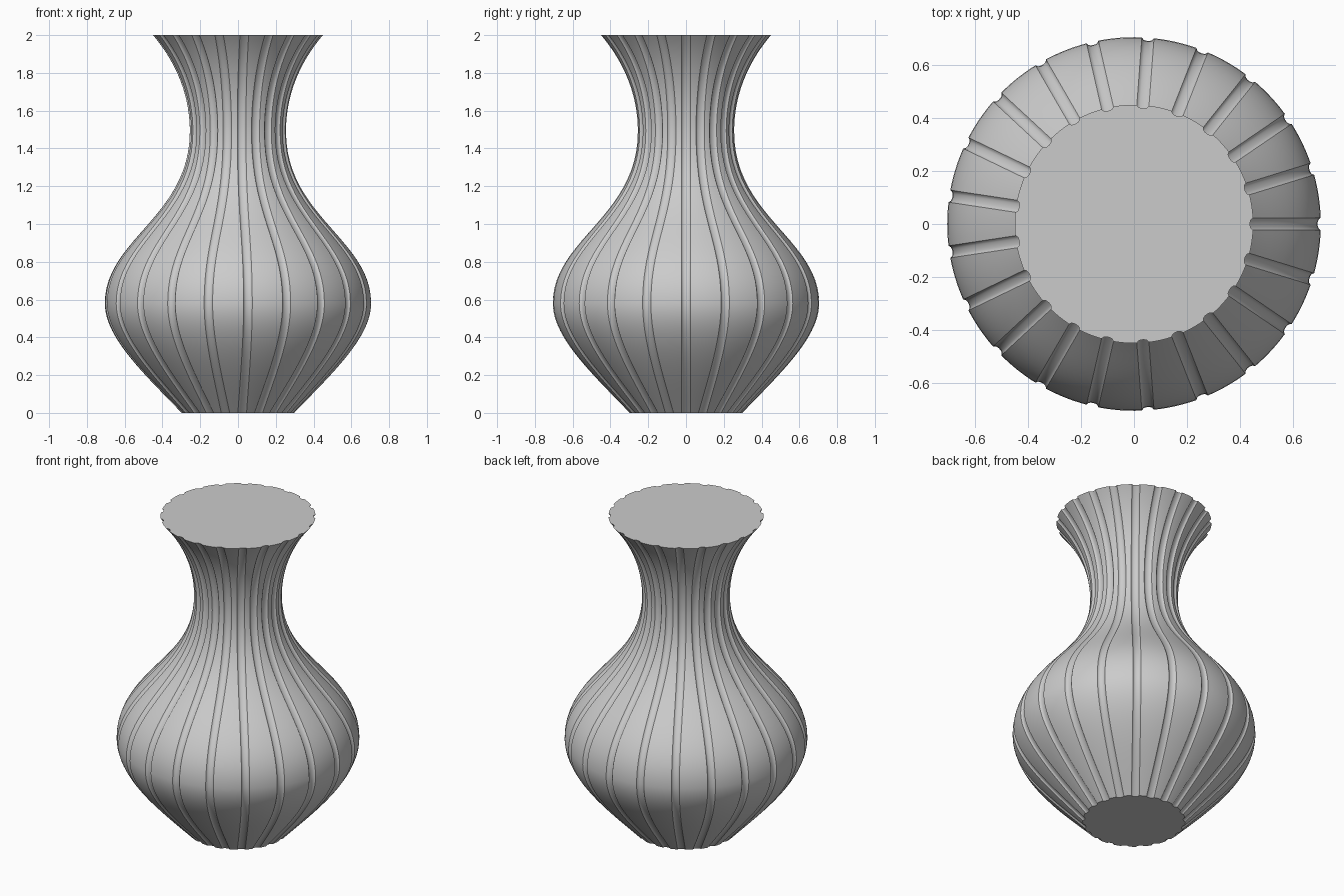
import bpy, bmesh, math
from mathutils import Vector
from mathutils.geometry import interpolate_bezier

cube = bpy.data.objects.get("Cube")
if cube:
    bpy.data.objects.remove(cube, do_unlink=True)

FLUTES = 21
HALF_WIDTH, DEPTH = 0.023, 0.012
GROOVE_STEPS, ARC_STEPS = 8, 6

clay = bpy.data.materials.new("grey_clay")
clay.use_nodes = True
grey = (0.6, 0.6, 0.6, 1)
clay.diffuse_color = grey
clay.node_tree.nodes["Principled BSDF"].inputs["Base Color"].default_value = grey

# Side profile as (radius, height): foot to belly, belly to neck, neck to lip
spans = [
    [(0.298, 0), (0.50, 0.21), (0.705, 0.40), (0.705, 0.58)],
    [(0.705, 0.58), (0.705, 0.92), (0.255, 1.04), (0.255, 1.49)],
    [(0.255, 1.49), (0.255, 1.70), (0.34, 1.87), (0.45, 2)],
]
profile = []
for span in spans:
    points = interpolate_bezier(*[Vector(p) for p in span], 24)
    profile += points if not profile else points[1:]


def ring(bm, radius, height):
    """One fluted cross-section: round grooves of constant width between arcs."""
    half = math.asin(HALF_WIDTH / radius)
    pitch = math.tau / FLUTES
    verts = []
    for flute in range(FLUTES):
        samples = []
        for i in range(GROOVE_STEPS + 1):
            u = 2 * i / GROOVE_STEPS - 1
            samples.append((u * half, radius - DEPTH * math.sqrt(1 - u * u)))
        for i in range(1, ARC_STEPS):
            samples.append((half + (pitch - 2 * half) * i / ARC_STEPS, radius))
        for offset, r in samples:
            a = flute * pitch + offset
            verts.append(bm.verts.new((r * math.cos(a), r * math.sin(a), height)))
    return verts


# Solid fluted vase
bm = bmesh.new()
rings = [ring(bm, p.x, p.y) for p in profile]
for low, high in zip(rings, rings[1:]):
    for i in range(len(low)):
        j = (i + 1) % len(low)
        bm.faces.new((low[i], low[j], high[j], high[i]))
bm.faces.new(rings[0][::-1])
bm.faces.new(rings[-1])

mesh = bpy.data.meshes.new("fluted_vase")
bm.to_mesh(mesh)
bm.free()
mesh.materials.append(clay)
vase = bpy.data.objects.new("fluted_vase", mesh)
bpy.context.collection.objects.link(vase)
bpy.context.view_layer.objects.active = vase
vase.select_set(True)
bpy.ops.object.shade_smooth_by_angle(angle=math.radians(35))
